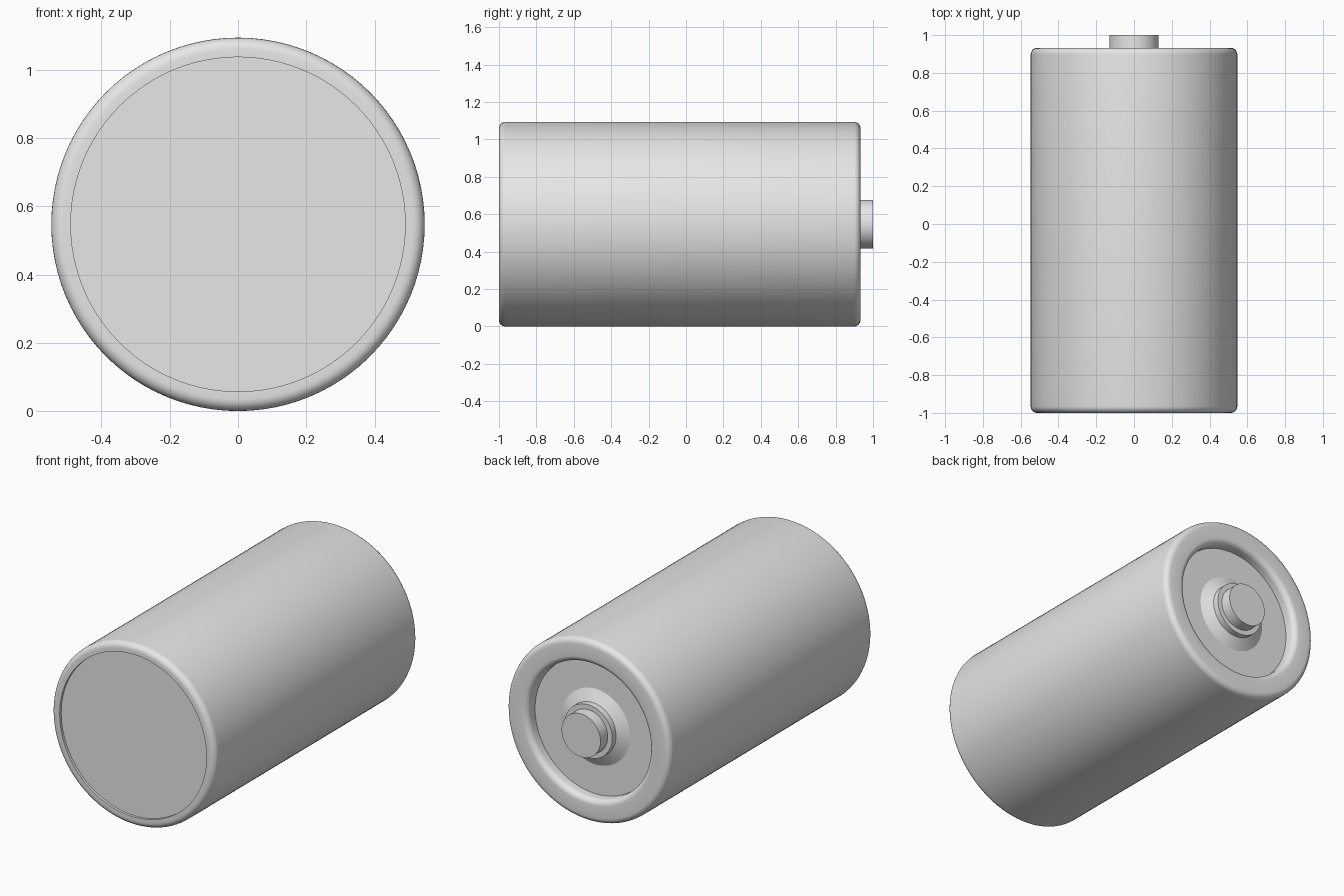
import bpy, bmesh, math
from mathutils import Vector

if "Cube" in bpy.data.objects:
    bpy.data.objects.remove(bpy.data.objects["Cube"])

RADIUS = 0.547
SEGMENTS = 96

grey = bpy.data.materials.new("light grey")
grey.diffuse_color = (0.8, 0.8, 0.8, 1)
grey.use_nodes = True
grey.node_tree.nodes["Principled BSDF"].inputs["Base Color"].default_value = (0.8, 0.8, 0.8, 1)


def fillet(r, y, size, start, steps=6):
    """Quarter round about (r, y), running anticlockwise in the (r, y) plane."""
    angles = [math.radians(start + 90 * i / steps) for i in range(steps + 1)]
    return [(r + size * math.cos(a), y + size * math.sin(a)) for a in angles]


def lathe(name, profile):
    """Turn a profile of (radius, y) points around the long axis."""
    bm = bmesh.new()
    verts = [bm.verts.new((r, y, 0)) for r, y in profile]
    edges = [bm.edges.new(pair) for pair in zip(verts, verts[1:])]
    bmesh.ops.spin(bm, geom=verts + edges, cent=(0, 0, 0), axis=(0, 1, 0),
                   angle=math.tau, steps=SEGMENTS, use_duplicate=False)
    bmesh.ops.remove_doubles(bm, verts=bm.verts, dist=1e-4)
    bmesh.ops.recalc_face_normals(bm, faces=bm.faces)
    mesh = bpy.data.meshes.new(name)
    bm.to_mesh(mesh)
    bm.free()
    mesh.materials.append(grey)
    obj = bpy.data.objects.new(name, mesh)
    obj.location = Vector((0, 0, RADIUS))
    bpy.context.collection.objects.link(obj)
    bpy.ops.object.select_all(action='DESELECT')
    obj.select_set(True)
    bpy.context.view_layer.objects.active = obj
    bpy.ops.object.shade_smooth_by_angle(angle=math.radians(30))
    return obj


# Casing: shallow front recess, rounded ends, deep back recess with a rounded lip
F = 0.035
casing = [(0, -0.985), (0.49, -0.985), (0.49, -1.0)]
casing += fillet(RADIUS - F, -1 + F, F, -90)
casing += fillet(RADIUS - F, 0.933 - F, F, 0)
casing += fillet(0.405 + F, 0.933 - F, F, 90)
casing += [(0.405, 0.86), (0, 0.86)]
lathe("casing", casing)

# Terminal: flared foot, collar and contact button
lathe("terminal", [(0, 0.855), (0.228, 0.855), (0.228, 0.86), (0.16, 0.895),
                   (0.16, 0.932), (0.13, 0.932), (0.13, 1.0), (0, 1.0)])
